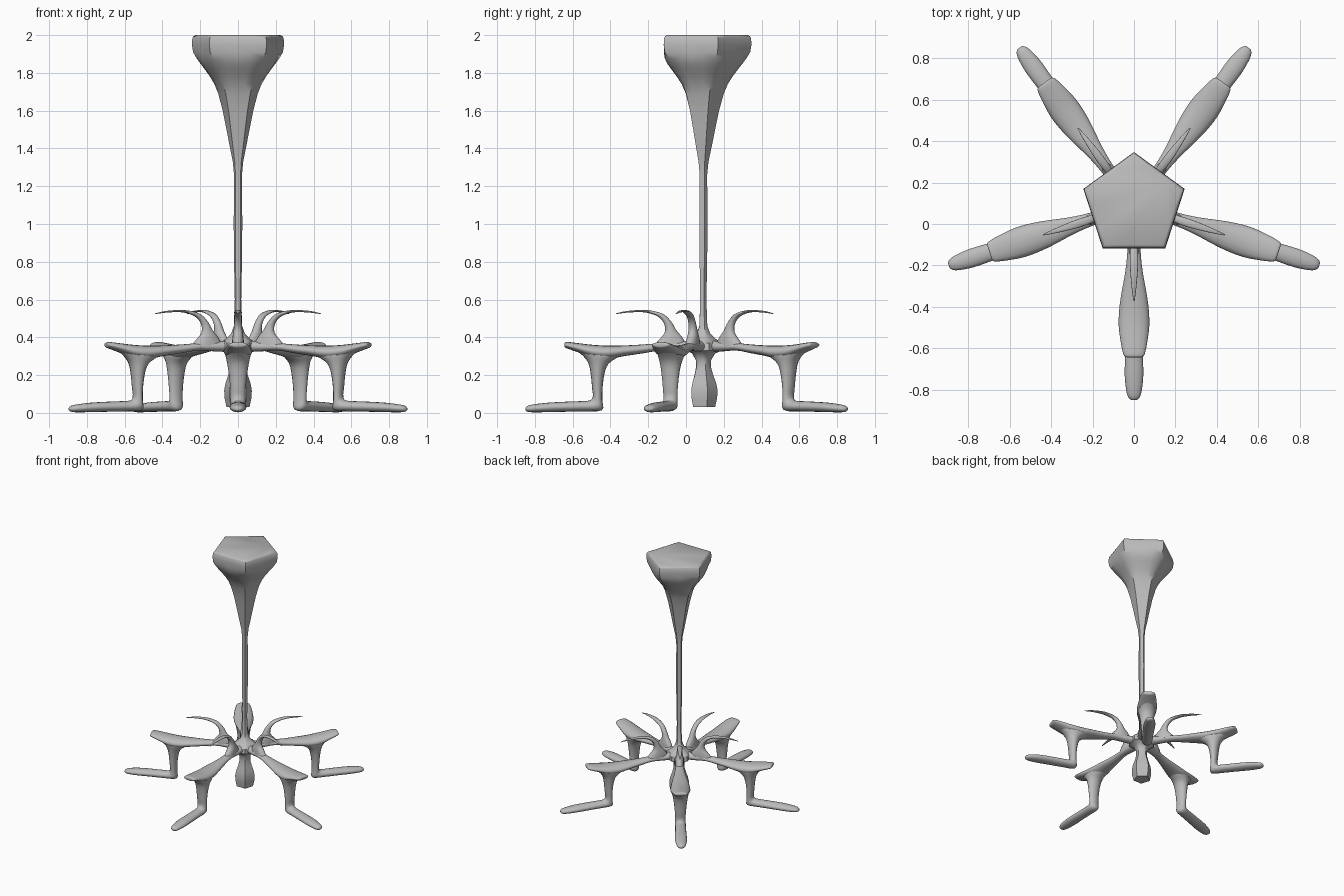
import bpy, bmesh, math
from mathutils import Vector

cube = bpy.data.objects.get("Cube")
if cube:
    bpy.data.objects.remove(cube)

CENTRE = Vector((0, 0.09, 0))
DIRECTIONS = [math.radians(-90 + 72 * i) for i in range(5)]

grey = bpy.data.materials.new("plain grey")
grey.use_nodes = True
grey.diffuse_color = (0.5, 0.5, 0.5, 1)
grey.node_tree.nodes["Principled BSDF"].inputs["Base Color"].default_value = (0.5, 0.5, 0.5, 1)


def loft(name, rings):
    """Skin a list of equal closed rings and cap both ends."""
    bm = bmesh.new()
    rows = [[bm.verts.new(p) for p in ring] for ring in rings]
    n = len(rows[0])
    for low, high in zip(rows, rows[1:]):
        for i in range(n):
            j = (i + 1) % n
            bm.faces.new((low[i], low[j], high[j], high[i]))
    bm.faces.new(rows[0])
    bm.faces.new(rows[-1])
    bmesh.ops.recalc_face_normals(bm, faces=bm.faces)
    mesh = bpy.data.meshes.new(name)
    bm.to_mesh(mesh)
    bm.free()
    mesh.materials.append(grey)
    return mesh


def place(name, mesh, angle=0.0):
    obj = bpy.data.objects.new(name, mesh)
    obj.location = CENTRE
    obj.rotation_euler.z = angle
    bpy.context.collection.objects.link(obj)
    return obj


def shade(obj, degrees):
    bpy.ops.object.select_all(action="DESELECT")
    obj.select_set(True)
    bpy.context.view_layer.objects.active = obj
    bpy.ops.object.shade_smooth_by_angle(angle=math.radians(degrees))


def refine(rows, steps=3):
    """Catmull-Rom interpolation between the section rows."""
    rows = [Vector(r) for r in rows]
    out = []
    for i in range(len(rows) - 1):
        a, b, c, d = rows[max(i - 1, 0)], rows[i], rows[i + 1], rows[min(i + 2, len(rows) - 1)]
        for s in range(steps):
            t = s / steps
            out.append(0.5 * (2 * b + (c - a) * t + (2 * a - 5 * b + 4 * c - d) * t ** 2
                              + (3 * b - a - 3 * c + d) * t ** 3))
    return out + [rows[-1]]


def limb(name, rows, sides=16):
    """Elliptical sections: edge point (r, z), opposite edge point (r, z), half width."""
    rings = []
    for r1, z1, r2, z2, width in refine(rows):
        mid = Vector(((r1 + r2) / 2, 0, (z1 + z2) / 2))
        half = Vector(((r1 - r2) / 2, 0, (z1 - z2) / 2))
        turns = [math.tau * i / sides for i in range(sides)]
        rings.append([mid + half * math.cos(t) + Vector((0, width * math.sin(t), 0)) for t in turns])
    return loft(name, rings)


def pentagon(z, radius, roundness, per_side=4):
    """Five-sided ring with a corner at the back, blended towards a circle."""
    ring = []
    for i in range(5 * per_side):
        a = math.tau * i / (5 * per_side)
        off = a % (math.tau / 5) - math.pi / 5
        flat = math.cos(math.pi / 5) / math.cos(off)
        r = radius * (flat + (1 - flat) * roundness)
        ring.append((-r * math.sin(a), r * math.cos(a), z))
    return ring


# Central column: flared head, thin stem, hub and hanging bulb
COLUMN = [
    (2, .236, 0), (1.995, .247, 0), (1.985, .254, 0), (1.95, .257, 0), (1.91, .25, .1),
    (1.88, .232, .35), (1.85, .21, .5), (1.82, .186, .5), (1.78, .156, .4), (1.74, .131, .25),
    (1.69, .11, .1), (1.6, .085, 0), (1.5, .064, 0), (1.4, .044, 0), (1.33, .029, 0),
    (1.26, .022, 0), (1, .024, 0), (.8, .022, 0), (.6, .018, 0), (.46, .023, .2),
    (.42, .038, .4), (.39, .07, .5), (.37, .1, .3), (.33, .1, .3), (.315, .065, .4),
    (.28, .043, .4), (.24, .043, .3), (.2, .054, .1), (.16, .069, 0), (.12, .077, 0),
    (.08, .075, 0), (.03, .064, 0),
]
column = place("column", loft("column", [pentagon(*row) for row in COLUMN]))
shade(column, 50)

# Thigh: runs outward from the hub to the knee
thigh = limb("thigh", [
    (.03, .385, .03, .325, .04), (.12, .378, .12, .325, .035), (.22, .37, .22, .33, .032),
    (.32, .362, .32, .315, .042), (.42, .357, .42, .3, .06), (.5, .356, .5, .285, .071),
    (.58, .36, .58, .29, .074), (.66, .369, .66, .32, .064), (.71, .375, .71, .338, .054),
    (.728, .374, .728, .345, .046), (.733, .367, .733, .352, .034),
])

# Shin and foot: flared top, narrow ankle, long flat foot
shin = limb("shin_and_foot", [
    (.7, .35, .4, .325, .062), (.65, .315, .45, .295, .066), (.61, .27, .5, .26, .058),
    (.595, .21, .521, .21, .049), (.587, .13, .532, .13, .041), (.583, .09, .533, .065, .039),
    (.597, .067, .535, .014, .04), (.65, .062, .63, .008, .041), (.73, .059, .73, .006, .043),
    (.82, .054, .82, .004, .045), (.89, .046, .89, .003, .038), (.925, .039, .925, .005, .028),
    (.94, .028, .94, .013, .013),
])

# Tendril: rises from the hub and curls outward to a point
tendril = limb("tendril", [
    (.08, .35, .27, .345, .032), (.11, .4, .235, .385, .03), (.143, .44, .203, .425, .024),
    (.166, .48, .204, .467, .02), (.205, .52, .228, .502, .019), (.26, .539, .266, .522, .02),
    (.32, .545, .32, .533, .018), (.4, .54, .399, .531, .011), (.461, .527, .46, .523, .003),
])

for part, mesh in (("thigh", thigh), ("shin_and_foot", shin), ("tendril", tendril)):
    for number, angle in enumerate(DIRECTIONS, 1):
        obj = place(f"{part}_{number}", mesh, angle)
        if number == 1:
            shade(obj, 60)
